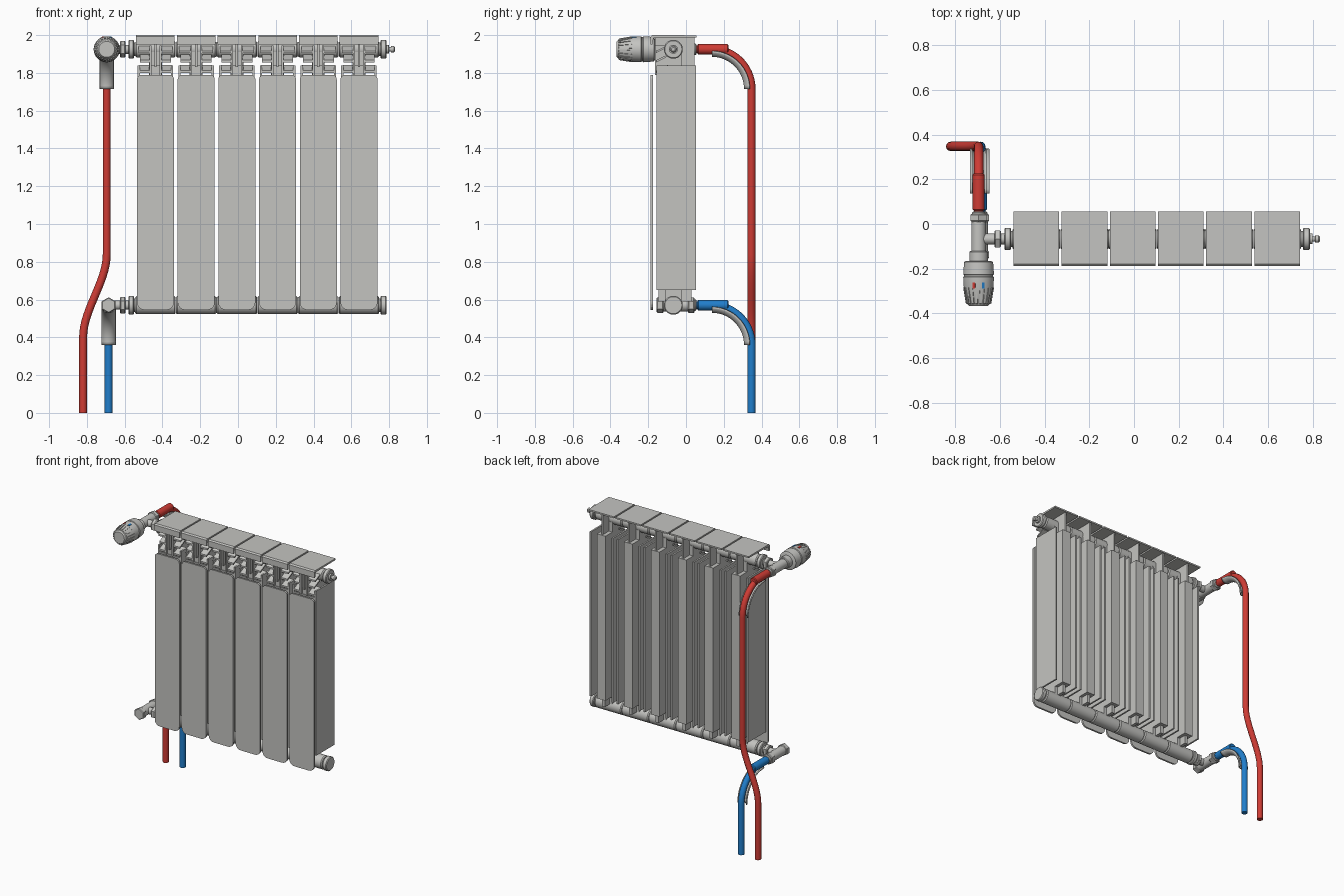
import bpy, bmesh, math
from mathutils import Matrix, Vector

if "Cube" in bpy.data.objects:
    bpy.data.objects.remove(bpy.data.objects["Cube"])

PITCH, COUNT, X0 = 0.2155, 6, -0.437      # radiator sections
TOP, LOW, YC = 1.925, 0.57, -0.067        # header heights and depth


def material(name, rgb):
    m = bpy.data.materials.new(name)
    m.diffuse_color = (*rgb, 1)
    m.use_nodes = True
    m.node_tree.nodes["Principled BSDF"].inputs["Base Color"].default_value = m.diffuse_color
    return m


GREY = material("warm_grey", (0.55, 0.55, 0.53))
RED = material("hot_red", (0.62, 0.045, 0.035))
BLUE = material("cold_blue", (0.015, 0.21, 0.6))


def finish(name, bm, mat=GREY, smooth=False):
    bmesh.ops.recalc_face_normals(bm, faces=bm.faces)
    me = bpy.data.meshes.new(name)
    bm.to_mesh(me)
    bm.free()
    me.materials.append(mat)
    ob = bpy.data.objects.new(name, me)
    bpy.context.collection.objects.link(ob)
    if smooth:
        bpy.ops.object.select_all(action='DESELECT')
        ob.select_set(True)
        bpy.context.view_layer.objects.active = ob
        bpy.ops.object.shade_smooth_by_angle(angle=math.radians(35))
    return ob


def add_box(bm, x0, x1, y0, y1, z0, z1):
    m = Matrix.Translation(((x0 + x1) / 2, (y0 + y1) / 2, (z0 + z1) / 2))
    bmesh.ops.create_cube(bm, size=1, matrix=m @ Matrix.Diagonal((x1 - x0, y1 - y0, z1 - z0, 1)))


def add_prism(bm, pts, offset):
    f = bm.faces.new([bm.verts.new(p) for p in pts])
    r = bmesh.ops.extrude_face_region(bm, geom=[f])
    bmesh.ops.translate(bm, vec=offset, verts=[v for v in r['geom'] if isinstance(v, bmesh.types.BMVert)])


def repeat(ob):
    ob.location.x = X0
    a = ob.modifiers.new("sections", 'ARRAY')
    a.count = COUNT
    a.use_relative_offset = False
    a.use_constant_offset = True
    a.constant_offset_displace = (PITCH, 0, 0)
    return ob


def lathe(name, axis, center, profile, mat=GREY, n=28):
    """Turn (distance along axis, radius) pairs around the x or y axis through center."""
    bm = bmesh.new()
    rings = []
    for d, r in profile:
        ring = []
        for i in range(n):
            a = math.tau * (i + 0.5) / n
            u, w = r * math.cos(a), r * math.sin(a)
            p = (d, center[1] + u, center[2] + w) if axis == 'x' else (center[0] + u, d, center[2] + w)
            ring.append(bm.verts.new(p))
        rings.append(ring)
    for a, b in zip(rings, rings[1:]):
        for i in range(n):
            bm.faces.new((a[i], a[(i + 1) % n], b[(i + 1) % n], b[i]))
    bm.faces.new(rings[0])
    bm.faces.new(rings[-1])
    return finish(name, bm, mat, n > 8)


def rod(name, axis, center, a, b, r, mat=GREY, n=28):
    c = min(0.005, r * 0.2)
    return lathe(name, axis, center, [(a, r - c), (a + c, r), (b - c, r), (b, r - c)], mat, n)


# Front panels with rounded corners
bm = bmesh.new()
pts = []
for cx, cz, r, a0 in ((1, 1.79, 0.025, 0), (-1, 1.79, 0.025, 90), (-1, 0.545, 0.04, 180), (1, 0.545, 0.04, 270)):
    mx = cx * (0.098 - r)
    mz = cz - r if cz > 1 else cz + r
    for k in range(6):
        a = math.radians(a0 + 18 * k)
        pts.append((mx + r * math.cos(a), -0.187, mz + r * math.sin(a)))
add_prism(bm, pts, (0, 0.013, 0))
repeat(finish("front_panel", bm))

# Section body: side fins, front web, centre column and necks
bm = bmesh.new()
for s in (-1, 1):
    x = s * 0.088
    add_box(bm, x - 0.006, x + 0.006, -0.155, 0.052, 0.65, 1.84)
add_box(bm, -0.084, 0.084, -0.155, -0.143, 0.65, 1.79)
add_box(bm, -0.034, 0.034, -0.15, 0.054, 0.65, 1.84)
add_box(bm, -0.034, 0.034, -0.11, -0.025, LOW, 1.91)
add_box(bm, -0.012, 0.012, -0.145, 0.03, 0.59, 0.66)
add_box(bm, -0.006, 0.006, -0.165, 0.045, 1.83, 1.99)
repeat(finish("section_body", bm))

# Slanted air louvres beside the centre ribs
bm = bmesh.new()
for z, w in ((1.80, 0.085), (1.855, 0.082), (1.905, 0.09)):
    for s in (-1, 1):
        prof = [(-0.158, z), (-0.095, z + 0.033), (-0.095, z + 0.043), (-0.158, z + 0.012)]
        add_prism(bm, [(s * 0.03, y, q) for y, q in prof], (s * (w - 0.03), 0, 0))
for s in (-1, 1):
    add_box(bm, s * 0.026 - 0.005, s * 0.026 + 0.005, -0.165, -0.09, 1.79, 1.945)
repeat(finish("air_louvre", bm))

# Top covers with front lip
bm = bmesh.new()
prof = [(-0.188, 1.95), (-0.178, 1.95), (-0.172, 1.985), (0.055, 1.988), (0.055, 1.999), (-0.178, 2.0), (-0.188, 1.992)]
add_prism(bm, [(-0.102, y, z) for y, z in prof], (0.204, 0, 0))
repeat(finish("top_cover", bm))

# Headers made of one sleeve per section, with end plugs
for label, z, r in (("top", TOP, 0.043), ("bottom", LOW, 0.048)):
    c = (0, YC, z)
    repeat(lathe(label + "_header", 'x', c, [(-0.107, r - 0.006), (-0.1, r), (0.1, r), (0.107, r - 0.006)]))
    rod(label + "_right_plug", 'x', c, 0.755, 0.787, 0.05)
    rod(label + "_right_collar", 'x', c, 0.735, 0.76, 0.036)
    rod(label + "_left_plug", 'x', c, -0.58, -0.55, 0.05)
    rod(label + "_left_collar", 'x', c, -0.56, -0.53, 0.036)
lathe("bleed_valve", 'x', (0, YC, TOP),
      [(0.785, 0.024), (0.798, 0.024), (0.799, 0.012), (0.81, 0.012), (0.811, 0.017), (0.825, 0.017), (0.832, 0.01)], n=16)


# Bend clip: half shell hugging the inside of the pipe bend
R, CY = 0.21, 0.137


def bend_clip(name, x, z):
    bm = bmesh.new()
    rows = []
    for k in range(17):
        t = math.radians(90 * k / 16)
        row = []
        for j in range(11):
            a = math.radians(15 + 150 * j / 10)
            q = R - 0.036 * math.sin(a)
            row.append(bm.verts.new((x + 0.036 * math.cos(a), CY + q * math.sin(t), z - R + q * math.cos(t))))
        rows.append(row)
    for a, b in zip(rows, rows[1:]):
        for j in range(10):
            bm.faces.new((a[j], a[j + 1], b[j + 1], b[j]))
    m = finish(name, bm, smooth=True).modifiers.new("thickness", 'SOLIDIFY')
    m.thickness = 0.008
    m.offset = 0


def pipe(name, pts, mat, r=0.021):
    cu = bpy.data.curves.new(name, 'CURVE')
    cu.dimensions = '3D'
    cu.bevel_depth, cu.bevel_resolution, cu.use_fill_caps = r, 4, True
    sp = cu.splines.new('POLY')
    sp.points.add(len(pts) - 1)
    for p, q in zip(sp.points, pts):
        p.co = (*q, 1)
    cu.materials.append(mat)
    ob = bpy.data.objects.new(name, cu)
    bpy.context.collection.objects.link(ob)
    bpy.ops.object.select_all(action='DESELECT')
    ob.select_set(True)
    bpy.context.view_layer.objects.active = ob
    bpy.ops.object.convert(target='MESH')
    bpy.ops.object.shade_smooth_by_angle(angle=math.radians(35))


# Valves and pipes, hot above and cold below
for label, x, z, mat in (("hot", -0.695, TOP, RED), ("cold", -0.685, LOW, BLUE)):
    c = (x, YC, z)
    rod(label + "_union_nut", 'x', c, -0.625, -0.595, 0.044, n=6)
    rod(label + "_branch", 'x', c, x, -0.57, 0.024)
    rod(label + "_valve_body", 'y', c, -0.125, 0.02, 0.033)
    rod(label + "_outlet_nut", 'y', c, 0.01, 0.045, 0.042, n=6)
    rod(label + "_outlet_ring", 'y', c, 0.04, 0.056, 0.03)
    rod(label + "_sleeve", 'y', c, 0.06, 0.225, 0.027, mat)
    path = [(x, 0.03, z)]
    path += [(x, CY + R * math.sin(t), z - R + R * math.cos(t)) for t in [math.radians(6 * k) for k in range(16)]]
    if mat == RED:   # sideways offset bend
        for k in range(17):
            u = k / 16
            path.append((x - 0.125 * u * u * (3 - 2 * u), CY + R, 0.84 - 0.44 * u))
    path.append((path[-1][0], CY + R, 0))
    pipe(label + "_pipe", path, mat)
    bend_clip(label + "_bend_clip", x, z)
rod("cold_valve_cap", 'y', (-0.685, 0, LOW), -0.155, -0.12, 0.042, n=6)

# Thermostat head with grip ribs
HX = -0.695
rod("thermostat_neck", 'y', (HX, 0, TOP), -0.17, -0.12, 0.042)
lathe("thermostat_head", 'y', (HX, 0, TOP),
      [(-0.165, 0.055), (-0.17, 0.065), (-0.225, 0.069), (-0.228, 0.065), (-0.234, 0.065),
       (-0.237, 0.069), (-0.29, 0.066), (-0.355, 0.052), (-0.367, 0.042)], n=40)
bm = bmesh.new()
for i in range(20):
    n0 = len(bm.verts)
    prof = [(-0.285, 0.05), (-0.285, 0.069), (-0.355, 0.057), (-0.362, 0.04)]
    add_prism(bm, [(-0.005, y, r) for y, r in prof], (0.01, 0, 0))
    bm.verts.ensure_lookup_table()
    bmesh.ops.rotate(bm, cent=(0, 0, 0), matrix=Matrix.Rotation(math.tau * (i + 0.5) / 20, 3, 'Y'), verts=bm.verts[n0:])
bmesh.ops.translate(bm, vec=(HX, 0, TOP), verts=bm.verts)
finish("grip_ribs", bm)

# Hot and cold marks on the head
for label, deg, mat in (("hot_mark", -18, RED), ("cold_mark", 18, BLUE)):
    bm = bmesh.new()
    add_box(bm, -0.006, 0.006, -0.288, -0.262, 0.0625, 0.0705)
    bmesh.ops.rotate(bm, cent=(0, 0, 0), matrix=Matrix.Rotation(math.radians(deg), 3, 'Y'), verts=bm.verts)
    bmesh.ops.translate(bm, vec=(HX, 0, TOP), verts=bm.verts)
    finish(label, bm, mat)
